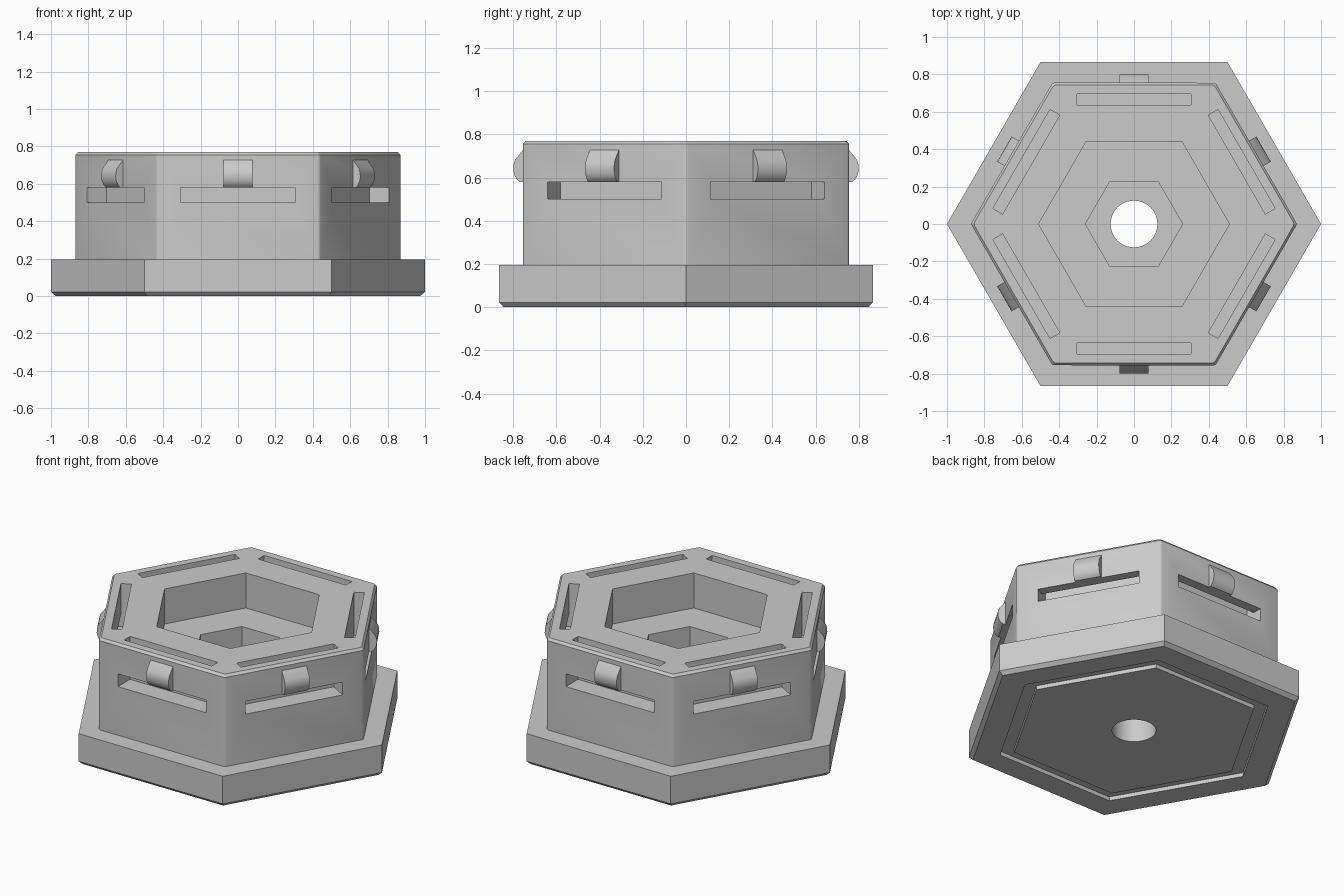
import bpy, bmesh
from math import cos, sin, pi, radians
from mathutils import Matrix

cube = bpy.data.objects.get("Cube")
if cube:
    bpy.data.objects.remove(cube, do_unlink=True)

grey = bpy.data.materials.new("light grey plastic")
grey.use_nodes = True
grey.diffuse_color = (0.6, 0.6, 0.6, 1)
grey.node_tree.nodes["Principled BSDF"].inputs["Base Color"].default_value = (0.6, 0.6, 0.6, 1)


def make(name, bm):
    bmesh.ops.recalc_face_normals(bm, faces=bm.faces)
    mesh = bpy.data.meshes.new(name)
    bm.to_mesh(mesh)
    bm.free()
    mesh.materials.append(grey)
    ob = bpy.data.objects.new(name, mesh)
    bpy.context.collection.objects.link(ob)
    return ob


def loft(name, rings, sides=6):
    """Stack of regular polygons given as (corner radius, z), capped at both ends."""
    bm = bmesh.new()
    loops = [[bm.verts.new((r * cos(2 * pi * i / sides), r * sin(2 * pi * i / sides), z))
              for i in range(sides)] for r, z in rings]
    for a, b in zip(loops, loops[1:]):
        for i in range(sides):
            j = (i + 1) % sides
            bm.faces.new((a[i], a[j], b[j], b[i]))
    bm.faces.new(loops[0][::-1])
    bm.faces.new(loops[-1])
    return make(name, bm)


def extrude_profile(name, profile, width, angle):
    """Profile of (distance from axis, z) extruded sideways, then turned about z."""
    bm = bmesh.new()
    ends = [[bm.verts.new((d, s * width / 2, z)) for d, z in profile] for s in (-1, 1)]
    n = len(profile)
    for i in range(n):
        j = (i + 1) % n
        bm.faces.new((ends[0][i], ends[0][j], ends[1][j], ends[1][i]))
    bm.faces.new(ends[0])
    bm.faces.new(ends[1])
    bm.transform(Matrix.Rotation(angle, 4, "Z"))
    return make(name, bm)


def cut(target, cutters):
    """Subtract every cutter, bake the result and remove the cutters."""
    for c in cutters:
        m = target.modifiers.new("cut", "BOOLEAN")
        m.operation, m.solver, m.object = "DIFFERENCE", "EXACT", c
    bpy.context.view_layer.update()
    graph = bpy.context.evaluated_depsgraph_get()
    mesh = bpy.data.meshes.new_from_object(target.evaluated_get(graph))
    target.modifiers.clear()
    target.data = mesh
    for c in cutters:
        bpy.data.objects.remove(c, do_unlink=True)


def smooth(ob, angle):
    bpy.ops.object.select_all(action="DESELECT")
    ob.select_set(True)
    bpy.context.view_layer.objects.active = ob
    bpy.ops.object.shade_smooth_by_angle(angle=radians(angle))


BASE_TOP, BODY_TOP = 0.195, 0.77
face_angles = [radians(30 + 60 * k) for k in range(6)]

# Base flange with chamfered underside, ring groove and bore
base = loft("base_flange", [(0.975, 0), (1, 0.022), (1, BASE_TOP)])
groove = loft("groove_cutter", [(0.81, -0.1), (0.81, 0.025)])
cut(groove, [loft("groove_core", [(0.725, -0.2), (0.725, 0.1)])])
cut(base, [groove, loft("base_bore", [(0.125, -0.2), (0.125, 0.5)], 48)])

# Hexagonal body with softened upright corners and chamfered top
body = loft("hex_body", [(0.872, BASE_TOP), (0.872, 0.755), (0.858, BODY_TOP)])
bm = bmesh.new()
bm.from_mesh(body.data)
uprights = [e for e in bm.edges if abs(e.verts[0].co.z - e.verts[1].co.z) > 0.005]
bmesh.ops.bevel(bm, geom=uprights, offset=0.01, segments=2, profile=0.5, affect="EDGES")
bm.to_mesh(body.data)
bm.free()

# Stepped hexagonal pockets, bore, and an L-shaped strap channel in each side
channel = [(0.635, 0.5), (0.9, 0.5), (0.9, 0.58), (0.695, 0.58), (0.695, 0.9), (0.635, 0.9)]
cutters = [loft("pocket", [(0.51, 0.55), (0.51, 1)]),
           loft("nut_recess", [(0.26, 0.33), (0.26, 0.7)]),
           loft("body_bore", [(0.125, 0), (0.125, 0.5)], 48)]
cutters += [extrude_profile("channel", channel, 0.61, a) for a in face_angles]
cut(body, cutters)

# Rounded catch above each side slot
catch = [(0.74, 0.58), (0.77, 0.58), (0.785, 0.593), (0.795, 0.612), (0.8, 0.635),
         (0.799, 0.657), (0.793, 0.68), (0.755, 0.728), (0.74, 0.728)]
for k, a in enumerate(face_angles):
    smooth(extrude_profile(f"side_catch_{k + 1}", catch, 0.155, a), 35)

for ob in (base, body):
    smooth(ob, 32)
